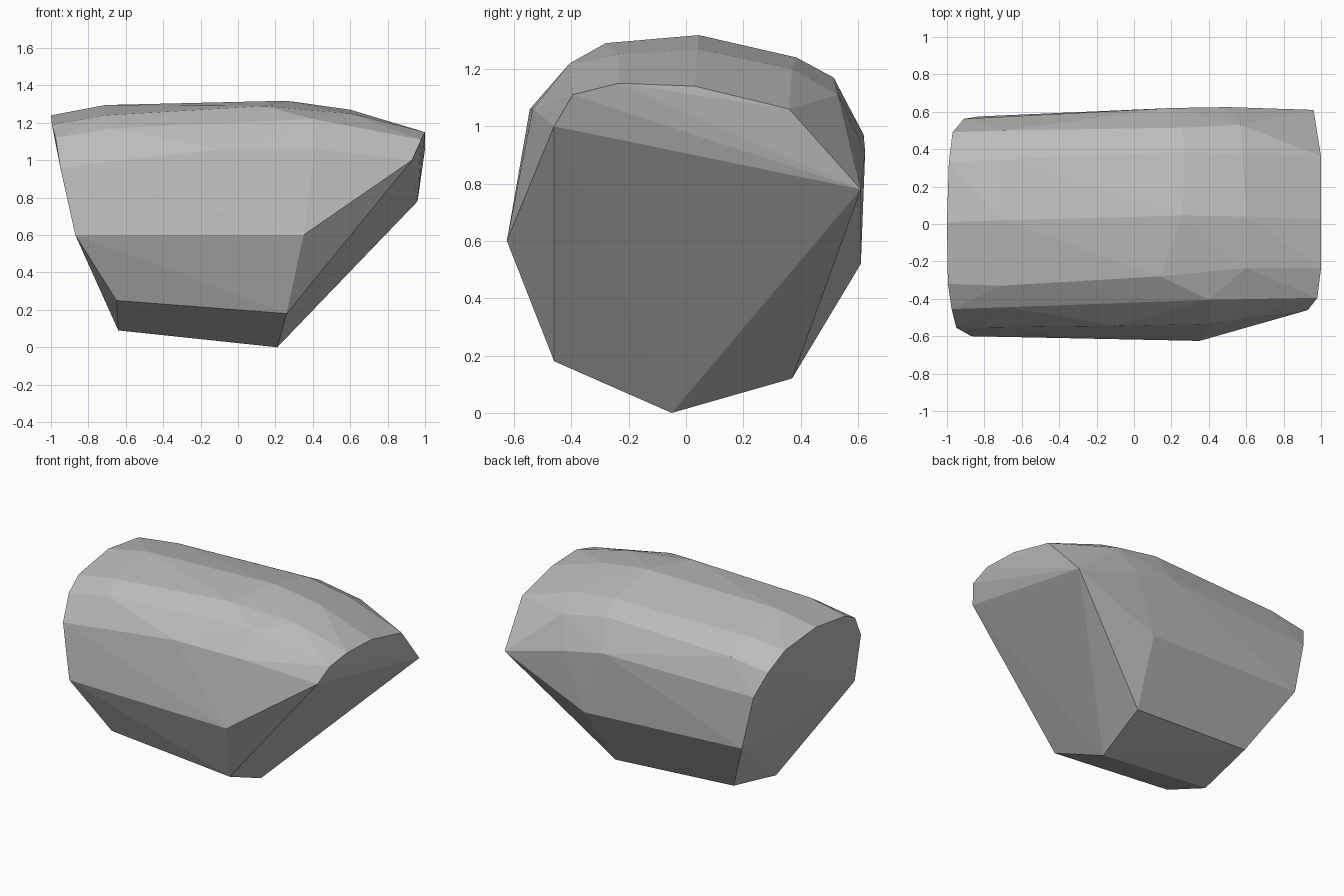
import bpy, bmesh

# Boulder described by lengthwise ridges, running from the left end (-x) to the right end (+x)
RIDGES = {
    "base": [(-.64, -.07, .09), (.21, -.05, 0)],
    "front_low": [(-.65, -.45, .25), (.26, -.46, .18)],
    "front_belly": [(-.87, -.60, .60), (.35, -.625, .60)],
    "front_shoulder": [(-.95, -.555, .96), (-.10, -.545, 1.06), (.41, -.535, 1.06), (.93, -.46, 1.0)],
    "front_top": [(-.975, -.455, 1.12), (-.68, -.445, 1.17), (.40, -.405, 1.22), (.98, -.395, 1.11)],
    "front_crest": [(-.995, -.32, 1.19), (-.71, -.33, 1.24), (.14, -.28, 1.29), (.60, -.235, 1.25), (1.0, -.235, 1.15)],
    "crest": [(-1.0, .01, 1.24), (-.71, .02, 1.295), (.26, .045, 1.318), (.60, .04, 1.27), (1.0, .03, 1.14)],
    "back_crest": [(-.99, .33, 1.20), (-.70, .345, 1.23), (.27, .385, 1.24), (.58, .37, 1.20), (1.0, .36, 1.06)],
    "back_top": [(-.97, .49, 1.10), (-.70, .50, 1.14), (.26, .515, 1.17), (.57, .53, 1.11)],
    "back_shoulder": [(-.91, .562, .94), (.20, .62, .97), (.50, .625, .91), (.96, .61, .78)],
    "back_belly": [(-.83, .575, .57), (.35, .61, .52)],
    "back_low": [(-.61, .35, .17), (.28, .37, .12)],
}

# Stone skin wrapped tightly around the ridges
bm = bmesh.new()
for ridge in RIDGES.values():
    for point in ridge:
        bm.verts.new(point)
hull = bmesh.ops.convex_hull(bm, input=bm.verts[:])
loose = [v for v in bm.verts if not v.link_faces]
bmesh.ops.delete(bm, geom=loose, context='VERTS')
bmesh.ops.recalc_face_normals(bm, faces=bm.faces[:])

mesh = bpy.data.meshes.new("boulder")
bm.to_mesh(mesh)
bm.free()

# Plain grey stone, flat facets
stone = bpy.data.materials.new("grey_stone")
stone.diffuse_color = (.5, .5, .5, 1)
mesh.materials.append(stone)
boulder = bpy.data.objects.new("boulder", mesh)
bpy.context.collection.objects.link(boulder)
